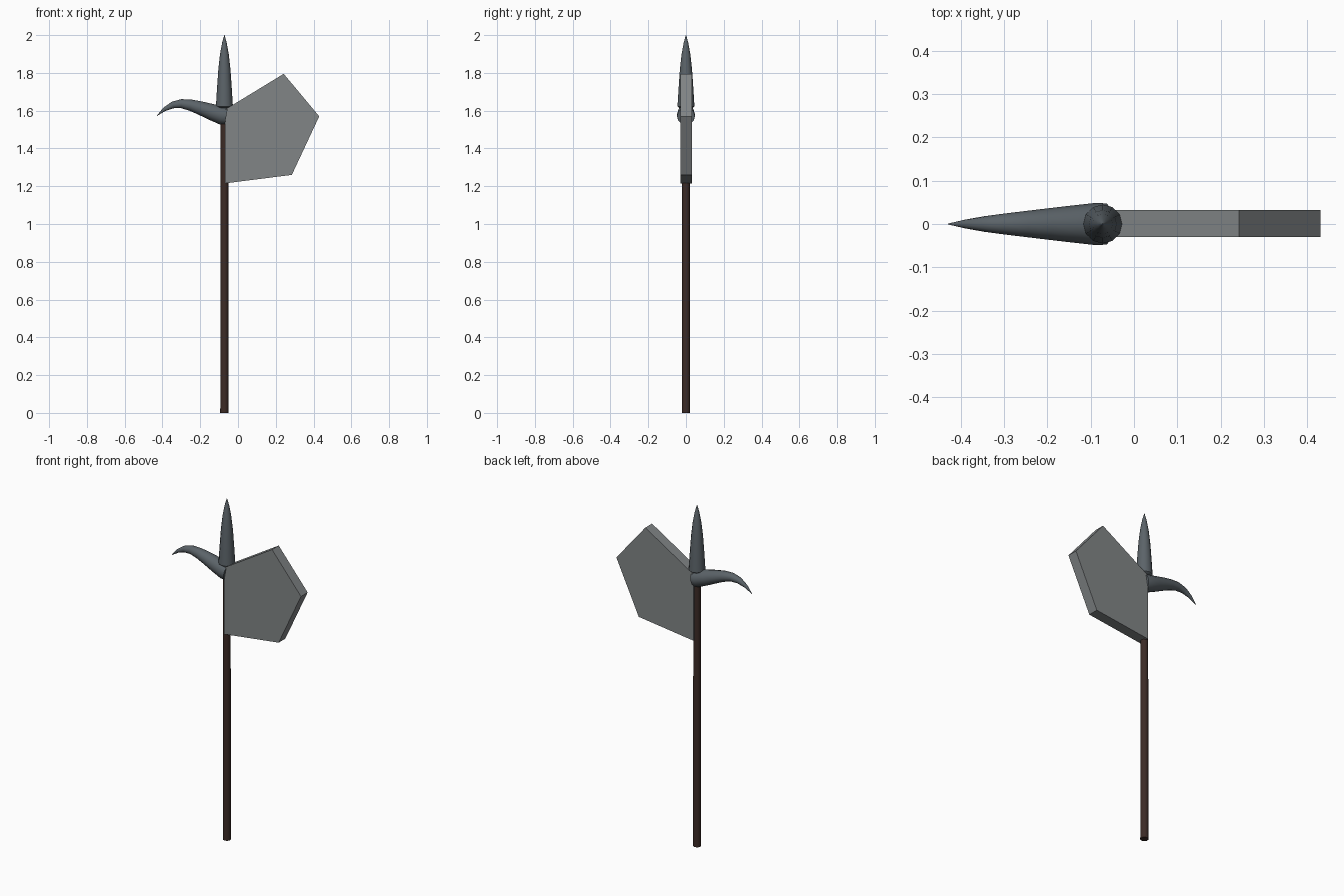
import bpy, bmesh, math
from mathutils import Vector

if "Cube" in bpy.data.objects:
    bpy.data.objects.remove(bpy.data.objects["Cube"])


def material(name, rgb):
    m = bpy.data.materials.new(name)
    m.use_nodes = True
    m.diffuse_color = (*rgb, 1)
    m.node_tree.nodes["Principled BSDF"].inputs["Base Color"].default_value = (*rgb, 1)
    return m


steel = material("dark steel", (0.105, 0.125, 0.14))
blade_grey = material("blade grey", (0.22, 0.235, 0.24))
wood = material("dark wood", (0.045, 0.024, 0.019))


def finish(bm, name, mat, smooth=True):
    bmesh.ops.recalc_face_normals(bm, faces=bm.faces)
    mesh = bpy.data.meshes.new(name)
    bm.to_mesh(mesh)
    bm.free()
    mesh.materials.append(mat)
    ob = bpy.data.objects.new(name, mesh)
    bpy.context.collection.objects.link(ob)
    if smooth:
        bpy.ops.object.select_all(action="DESELECT")
        ob.select_set(True)
        bpy.context.view_layer.objects.active = ob
        bpy.ops.object.shade_smooth_by_angle(angle=math.radians(40))


def tube(name, mat, stations, sides):
    """Sweep a round section along (x, z, radius) stations in the XZ plane."""
    bm = bmesh.new()
    pts = [Vector((x, 0, z)) for x, z, r in stations]
    rings = []
    for i, (x, z, r) in enumerate(stations):
        along = (pts[min(i + 1, len(pts) - 1)] - pts[max(i - 1, 0)]).normalized()
        side = Vector((0, 1, 0))
        up = along.cross(side)
        rings.append([bm.verts.new(pts[i] + r * (side * math.cos(a) + up * math.sin(a)))
                      for a in (math.tau * k / sides for k in range(sides))])
    for a, b in zip(rings, rings[1:]):
        for k in range(sides):
            n = (k + 1) % sides
            bm.faces.new((a[k], a[n], b[n], b[k]))
    bm.faces.new(rings[0])
    bm.faces.new(rings[-1])
    finish(bm, name, mat)


AXIS = -0.072

# Wooden shaft
tube("shaft", wood, [(AXIS, 0, 0.022), (AXIS, 1.56, 0.02)], 16)

# Upright spike
tube("top_spike", steel, [(AXIS, 1.615, 0.036), (AXIS, 1.622, 0.045), (AXIS, 1.72, 0.039),
                          (AXIS, 1.82, 0.032), (AXIS, 1.9, 0.023), (AXIS, 1.96, 0.012),
                          (AXIS, 2.0, 0.001)], 12)

# Curved rear beak
tube("rear_beak", steel, [(-0.062, 1.571, 0.047), (-0.085, 1.575, 0.049), (-0.14, 1.593, 0.043),
                          (-0.2, 1.614, 0.036), (-0.25, 1.629, 0.03), (-0.3, 1.637, 0.024),
                          (-0.345, 1.63, 0.018), (-0.39, 1.607, 0.01), (-0.429, 1.573, 0.001)], 12)

# Flat five-sided blade
bm = bmesh.new()
outline = [(-0.07, 1.215), (0.285, 1.26), (0.43, 1.57), (0.242, 1.795), (-0.07, 1.605)]
face = bm.faces.new([bm.verts.new((x, -0.03, z)) for x, z in outline])
out = bmesh.ops.extrude_face_region(bm, geom=[face])
bmesh.ops.translate(bm, vec=(0, 0.062, 0),
                    verts=[v for v in out["geom"] if isinstance(v, bmesh.types.BMVert)])
finish(bm, "axe_blade", blade_grey, smooth=False)
